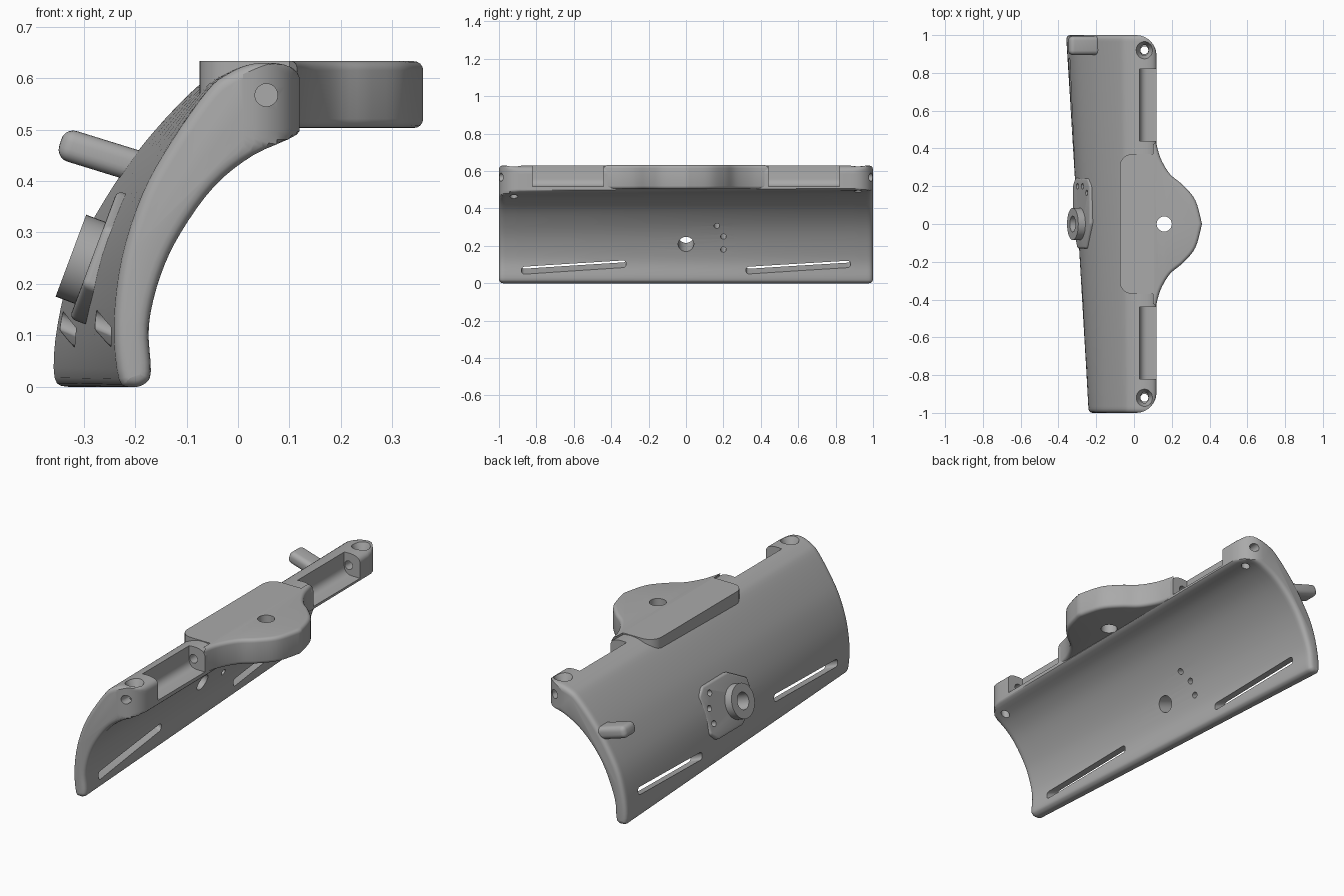
import bpy, bmesh, math
from mathutils import Vector, Matrix

cube = bpy.data.objects.get("Cube")
if cube:
    bpy.data.objects.remove(cube)

grey = bpy.data.materials.new("plain_grey")
grey.use_nodes = True
grey.diffuse_color = (0.4, 0.4, 0.4, 1)
grey.node_tree.nodes["Principled BSDF"].inputs["Base Color"].default_value = (0.4, 0.4, 0.4, 1)


def make(name, bm, matrix=Matrix()):
    """Turn a bmesh into an object, baking in its placement."""
    bmesh.ops.transform(bm, matrix=matrix, verts=bm.verts)
    bmesh.ops.recalc_face_normals(bm, faces=bm.faces)
    mesh = bpy.data.meshes.new(name)
    bm.to_mesh(mesh)
    bm.free()
    mesh.materials.append(grey)
    obj = bpy.data.objects.new(name, mesh)
    bpy.context.collection.objects.link(obj)
    return obj


def place(location, tilt=0, twist=0):
    return (Matrix.Translation(location) @ Matrix.Rotation(tilt, 4, 'Y')
            @ Matrix.Rotation(twist, 4, 'X'))


def box(name, size, matrix, bevel=0, edge_rule=lambda e: True):
    bm = bmesh.new()
    bmesh.ops.create_cube(bm, size=1, matrix=Matrix.Diagonal((*size, 1)))
    if bevel:
        edges = [e for e in bm.edges if edge_rule(e)]
        bmesh.ops.bevel(bm, geom=edges, offset=bevel, segments=5, profile=0.5, affect='EDGES')
    return make(name, bm, matrix)


def cylinder(name, bottom, top, low, high, matrix):
    """Round bar or cone between two heights on the local z axis."""
    bm = bmesh.new()
    bmesh.ops.create_cone(bm, cap_ends=True, segments=40, radius1=bottom, radius2=top,
                          depth=high - low, matrix=Matrix.Translation((0, 0, (low + high) / 2)))
    return make(name, bm, matrix)


def prism(name, outline, low, high, bevel, edge_rule, matrix=Matrix()):
    bm = bmesh.new()
    face = bm.faces.new([bm.verts.new((x, y, low)) for x, y in outline])
    ret = bmesh.ops.extrude_face_region(bm, geom=[face])
    bmesh.ops.translate(bm, vec=(0, 0, high - low),
                        verts=[v for v in ret["geom"] if isinstance(v, bmesh.types.BMVert)])
    bmesh.ops.recalc_face_normals(bm, faces=bm.faces)
    edges = [e for e in bm.edges if edge_rule(e)]
    bmesh.ops.bevel(bm, geom=edges, offset=bevel, segments=4, profile=0.5, affect='EDGES')
    return make(name, bm, matrix)


def spline(points, steps, closed=True):
    """Smooth curve through the points."""
    n = len(points)
    pts = [Vector(p) for p in points]
    get = lambda i: pts[i % n] if closed else pts[max(0, min(n - 1, i))]
    out = []
    for i in range(n if closed else n - 1):
        a, b, c, d = (get(i + k) for k in (-1, 0, 1, 2))
        for s in range(steps):
            t = s / steps
            out.append(b + (c - a) * t / 2 + (a * 2 - b * 5 + c * 4 - d) * t * t / 2
                       + (b * 3 - a - c * 3 + d) * t ** 3 / 2)
    return out if closed else out + [pts[-1]]


def cut(obj, cutters):
    for cutter in cutters:
        cutter.hide_render = True
        mod = obj.modifiers.new("cut", 'BOOLEAN')
        mod.operation, mod.solver, mod.object = 'DIFFERENCE', 'EXACT', cutter
        bpy.context.view_layer.objects.active = obj
        bpy.ops.object.modifier_apply(modifier=mod.name)


# Curved shell: two end sections, blended along y with rounded ends
front = [(-.205, 0), (-.23, .015), (-.24, .12), (-.225, .25), (-.185, .375), (-.13, .475),
         (-.06, .575), (-.02, .608), (.03, .628), (.09, .626), (.12, .6), (.12, .52),
         (.113, .489), (.03, .45), (-.045, .39), (-.11, .3), (-.15, .215), (-.172, .12),
         (-.168, .03), (-.18, .006)]
back = [(-.33, 0), (-.358, .018), (-.352, .12), (-.315, .26), (-.24, .395), (-.165, .495),
        (-.08, .583), (-.03, .612), (.03, .628), (.09, .626), (.12, .6), (.12, .53),
        (.113, .502), (.02, .485), (-.08, .435), (-.17, .35), (-.235, .25), (-.285, .12),
        (-.295, .03), (-.305, .006)]
front, back = spline(front, 4), spline(back, 4)
edge_round, corner = 0.022, 0.11


def section(y):
    depth = 1 - abs(y)
    arc = lambda r: r - math.sqrt(max(0, r * r - max(0, r - depth) ** 2))
    inset, limit = arc(edge_round), 0.12 - arc(corner)
    loop = [a.lerp(b, (y + 1) / 2) for a, b in zip(front, back)]
    result = []
    for i, p in enumerate(loop):
        along = (loop[(i + 1) % len(loop)] - loop[i - 1]).normalized()
        q = p + Vector((along.y, -along.x)) * inset
        result.append((min(q.x, limit), y, q.y))
    return result


depths = [0, .002, .006, .012, .022, .035, .055, .08, .11, .4, .7]
stations = [d - 1 for d in depths] + [0] + [1 - d for d in reversed(depths)]
bm = bmesh.new()
rings = [[bm.verts.new(p) for p in section(y)] for y in stations]
for r, s in zip(rings, rings[1:]):
    for i in range(len(r)):
        bm.faces.new((r[i - 1], r[i], s[i], s[i - 1]))
bm.faces.new(rings[0])
bm.faces.new(rings[-1])
bmesh.ops.remove_doubles(bm, verts=bm.verts, dist=0.0003)
shell = make("curved_shell", bm)

# Mounting tab with a bell-shaped nose
nose = spline([(.115, -.44), (.14, -.35), (.19, -.265), (.26, -.205), (.325, -.125), (.36, 0)],
              5, closed=False)
left = [Vector((-.01 - .065 * math.sin(a), .305 + .065 * math.cos(a)))
        for a in (math.pi / 2 * k / 8 for k in range(9))]
flip = lambda pts: [Vector((p.x, -p.y)) for p in reversed(pts)]
outline = nose + flip(nose)[1:] + [Vector((.1, .37))] + left + flip(left) + [Vector((.1, -.37))]
tab = prism("mounting_tab", outline, .503, .633, .018,
            lambda e: abs(e.verts[0].co.z - e.verts[1].co.z) < .01
            and min(v.co.x for v in e.verts) > .114)

# Flat pad and round boss on the outer side
pad_frame = place((-.282, 0, .255), -1.213)
pad_outline = [(-.06, -.13), (.06, -.13), (.135, 0), (.135, .2), (.1, .245),
               (-.09, .245), (-.13, .2), (-.13, 0)]
pad = prism("pad", pad_outline, -.055, 0, .012, lambda e: max(v.co.z for v in e.verts) > -.01,
            pad_frame)
boss_frame = pad_frame @ Matrix.Translation((-.015, 0, 0))
boss = cylinder("boss", .085, .085, -.03, .04, boss_frame)

# Peg at the back end
peg = box("peg", (.2, .1, .062), place((-.25, .945, .445), .3), .024)

# Holes through boss and pad
bore = cylinder("bore_cutter", .042, .042, -.25, .2, boss_frame)
pins = [cylinder("pin_cutter", .015, .015, -.25, .2, pad_frame @ Matrix.Translation((v, y, 0)))
        for v, y in ((.09, .165), (.025, .2), (-.05, .2))]
tab_hole = cylinder("tab_hole_cutter", .04, .04, .3, .8, place((.16, 0, 0)))

# Notches, screw holes and strap slots, repeated at both ends
shell_cutters = [bore, *pins, tab_hole]
for side in (-1, 1):
    shell_cutters += [
        box("notch_cutter", (.2, .38, .2), place((.13, side * .63, .617)), .04,
            lambda e: all(v.co.x < 0 and v.co.z < 0 for v in e.verts)),
        cylinder("side_hole_cutter", .022, .022, .39, 1.1,
                 Matrix.Translation((.055, 0, .567)) @ Matrix.Rotation(-side * math.pi / 2, 4, 'X')),
        cylinder("screw_hole_cutter", .021, .021, .3, .8, place((.055, side * .92, 0))),
        cylinder("countersink_cutter", .02, .05, .57, .64, place((.055, side * .92, 0))),
        box("slot_cutter", (.2, .56, .036), place((-.265 - .06 * side * .6, side * .6, .1), .4, .036),
            .016, lambda e: abs(e.verts[0].co.x - e.verts[1].co.x) > .1)]

cut(shell, shell_cutters)
cut(tab, [tab_hole])
cut(pad, [bore, *pins])
cut(boss, [bore])
for cutter in shell_cutters:
    bpy.data.objects.remove(cutter)

# Smooth shading with sharp edges kept
for part in (shell, tab, pad, boss, peg):
    bpy.ops.object.select_all(action='DESELECT')
    part.select_set(True)
    bpy.context.view_layer.objects.active = part
    bpy.ops.object.shade_smooth_by_angle(angle=math.radians(35))
